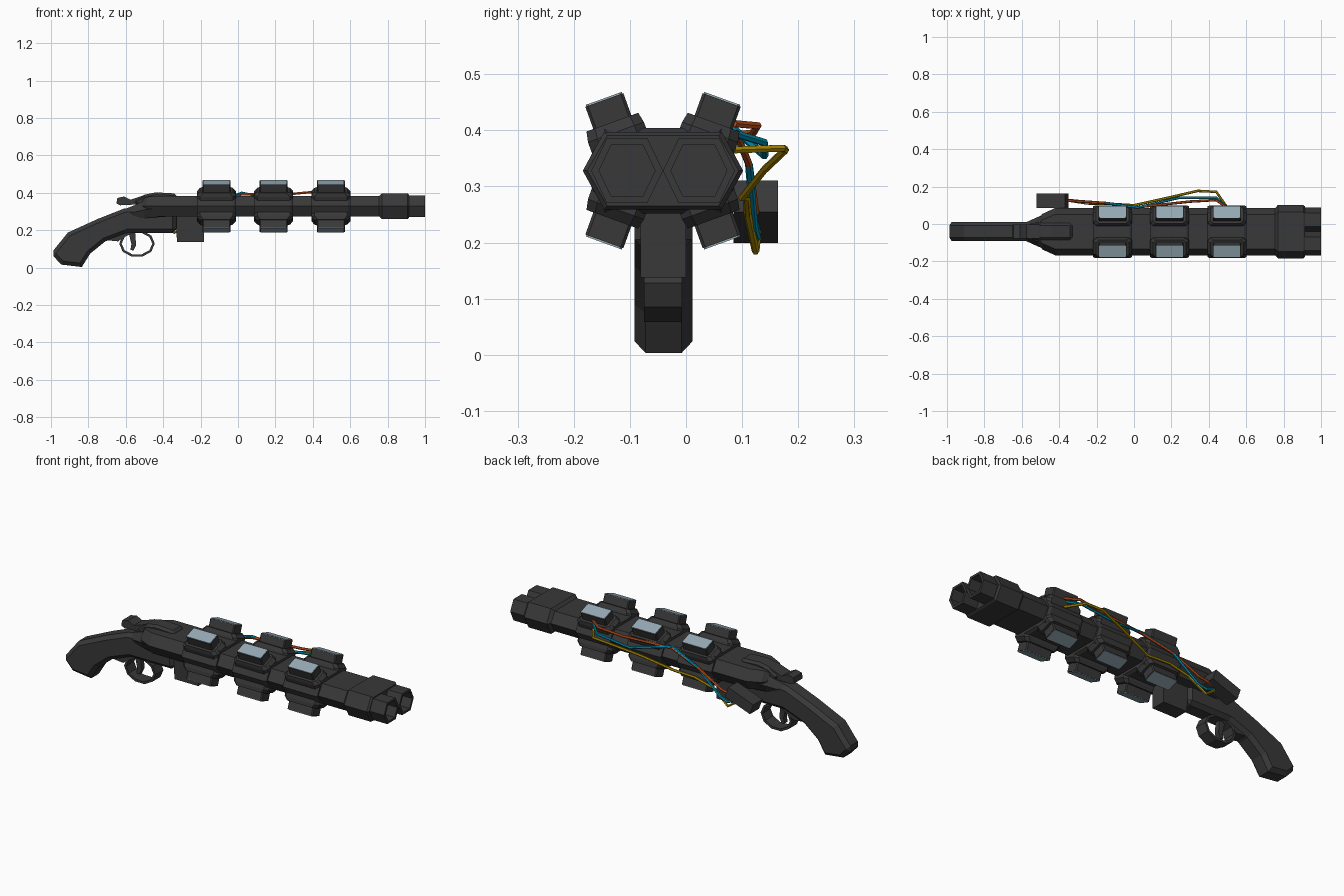
import bpy, bmesh, math
from mathutils import Vector, Matrix

CY, CZ = -0.041, 0.328   # centre line of the barrels


def material(name, rgb):
    m = bpy.data.materials.new(name)
    m.diffuse_color = (*rgb, 1)
    return m


DARK = material("dark_metal", (0.04, 0.04, 0.04))
GLASS = material("pane_blue", (0.30, 0.40, 0.46))


def loft(name, rings, mat=DARK, matrix=Matrix(), cap=True, bevel=0):
    """Skin a list of equal-length point rings; close the ends or join them up."""
    bm = bmesh.new()
    vs = [[bm.verts.new(matrix @ Vector(p)) for p in r] for r in rings]
    n = len(vs[0])
    pairs = list(zip(vs, vs[1:])) + ([] if cap else [(vs[-1], vs[0])])
    for a, b in pairs:
        for i in range(n):
            j = (i + 1) % n
            bm.faces.new((a[i], a[j], b[j], b[i]))
    if cap:
        bm.faces.new(vs[0])
        bm.faces.new(vs[-1])
    bmesh.ops.recalc_face_normals(bm, faces=bm.faces)
    me = bpy.data.meshes.new(name)
    bm.to_mesh(me)
    bm.free()
    ob = bpy.data.objects.new(name, me)
    me.materials.append(mat)
    bpy.context.collection.objects.link(ob)
    if bevel:
        mod = ob.modifiers.new("chamfer", 'BEVEL')
        mod.width, mod.segments = bevel, 1
        mod.limit_method, mod.angle_limit = 'ANGLE', math.radians(65)
    return ob


def hexagon(x, hw, hh, slope, cy=CY, cz=CZ):
    """Stretched hexagon across the gun, pointed at both sides."""
    f = hw - slope
    return [(x, cy + y, cz + z) for y, z in
            ((-hw, 0), (-f, hh), (f, hh), (hw, 0), (f, -hh), (-f, -hh))]


def octo(hx, hv, w, c):
    """Chamfered rectangle at height w."""
    return [(hx, hv - c, w), (hx - c, hv, w), (c - hx, hv, w), (-hx, hv - c, w),
            (-hx, c - hv, w), (c - hx, -hv, w), (hx - c, -hv, w), (hx, c - hv, w)]


def slab(name, profile, y0, y1, bevel=0):
    """Side profile (x, z) extruded across y."""
    return loft(name, [[(x, y, z) for x, z in profile] for y in (y0, y1)], bevel=bevel)


# barrel shroud with tapered rear
loft("barrel_body", [hexagon(-0.51, 0.07, 0.035, 0.03), hexagon(-0.49, 0.095, 0.05, 0.032),
                     hexagon(-0.42, 0.127, 0.055, 0.034), hexagon(0.78, 0.127, 0.055, 0.034)])
# muzzle block
loft("muzzle_block", [hexagon(0.755, 0.127, 0.055, 0.034), hexagon(0.77, 0.143, 0.069, 0.038),
                      hexagon(0.905, 0.143, 0.069, 0.038), hexagon(0.914, 0.135, 0.063, 0.036)])
# twin hollow muzzle tips
for side, s in (("left", 1), ("right", -1)):
    y = CY + s * 0.064
    loft("muzzle_tip_" + side, [hexagon(0.90, 0.064, 0.058, 0.028, y), hexagon(1.0, 0.064, 0.058, 0.028, y),
                                hexagon(1.0, 0.050, 0.046, 0.022, y), hexagon(0.92, 0.050, 0.046, 0.022, y)])

# three clamp rings, each with four angled glass-topped blocks
for k, x in enumerate((-0.115, 0.19, 0.497), 1):
    loft(f"ring_{k}_band", [hexagon(x + d, hw, hh, 0.036) for d, hw, hh in
                            ((-0.105, 0.135, 0.068), (-0.092, 0.141, 0.076),
                             (0.092, 0.141, 0.076), (0.105, 0.135, 0.068))])
    for sy in (-1, 1):
        for sz in (-1, 1):
            up = Vector((0, sy * 0.34, sz * 0.94)).normalized()
            ax = Vector((1, 0, 0))
            m = Matrix((ax, up.cross(ax), up)).transposed().to_4x4()
            m.translation = (x, CY + sy * 0.059, CZ)
            tag = f"ring_{k}_{'left' if sy > 0 else 'right'}_{'upper' if sz > 0 else 'lower'}"
            loft(tag + "_base", [octo(0.105, 0.053, 0.02, 0.018), octo(0.105, 0.053, 0.073, 0.018),
                                 octo(0.088, 0.049, 0.092, 0.016)], matrix=m)
            loft(tag + "_block", [octo(0.075, 0.036, 0.08, 0.005), octo(0.075, 0.036, 0.134, 0.005)], matrix=m)
            loft(tag + "_pane", [octo(0.071, 0.034, 0.133, 0.004), octo(0.071, 0.034, 0.137, 0.004)],
                 GLASS, m)

# pistol grip and lower frame
slab("grip", [(-1.0, 0.075), (-0.91, 0.187), (-0.75, 0.26), (-0.61, 0.315), (-0.50, 0.325), (-0.33, 0.325),
              (-0.33, 0.185), (-0.59, 0.185), (-0.71, 0.14), (-0.79, 0.075), (-0.835, 0.003),
              (-0.945, 0.016)], -0.092, 0.012, 0.02)
# flare joining the grip to the barrels
loft("receiver_flare", [hexagon(-0.60, 0.04, 0.03, 0.012, cz=0.285), hexagon(-0.50, 0.085, 0.045, 0.03, cz=0.31),
                        hexagon(-0.42, 0.115, 0.05, 0.034, cz=0.32), hexagon(-0.33, 0.115, 0.05, 0.034, cz=0.325)])
# top strap and thumb lever
slab("top_strap", [(-0.56, 0.355), (-0.50, 0.39), (-0.44, 0.402), (-0.33, 0.396), (-0.33, 0.33), (-0.54, 0.33)],
     -0.085, 0.005, 0.012)
slab("thumb_lever", [(-0.65, 0.343), (-0.645, 0.372), (-0.61, 0.38), (-0.575, 0.363), (-0.50, 0.388),
                     (-0.48, 0.34), (-0.59, 0.335), (-0.63, 0.333)], -0.078, -0.004)
# block under the barrels
slab("under_block", [(-0.33, 0.29), (-0.183, 0.29), (-0.183, 0.138), (-0.325, 0.138), (-0.33, 0.185)], -0.081, 0.0)


# trigger guard loop
def guard_ring(y, t):
    return [(-0.54 + (0.095 - t) * math.cos(a), y, 0.128 + (0.073 - t) * math.sin(a))
            for a in (math.tau * i / 10 for i in range(10))]


loft("trigger_guard", [guard_ring(-0.075, 0), guard_ring(-0.007, 0),
                       guard_ring(-0.007, 0.013), guard_ring(-0.075, 0.013)], cap=False)
slab("guard_tang", [(-0.72, 0.16), (-0.69, 0.145), (-0.64, 0.14), (-0.61, 0.165), (-0.59, 0.19), (-0.68, 0.19)],
     -0.075, -0.007)
slab("trigger", [(-0.585, 0.19), (-0.57, 0.125), (-0.575, 0.095), (-0.56, 0.09), (-0.545, 0.12), (-0.55, 0.19)],
     -0.055, -0.027)

# tilted connector box on the far side
box_m = Matrix.Translation((-0.435, 0.128, 0.255)) @ Matrix.Rotation(math.radians(-20), 4, 'Y')
loft("connector_box", [[(sx * 0.0805, y, sz * 0.03) for sx, sz in ((-1, -1), (1, -1), (1, 1), (-1, 1))]
                       for y in (-0.043, 0.036)], matrix=box_m)

# loose wires
WIRES = {
    "red_wire": ((0.55, 0.08, 0.01), [
        (0.50, 0.085, 0.412), (0.44, 0.128, 0.408), (0.30, 0.12, 0.395), (0.02, 0.09, 0.392),
        (-0.15, 0.112, 0.34), (-0.30, 0.122, 0.265), (-0.38, 0.125, 0.25)]),
    "blue_wire": ((0.0, 0.28, 0.45), [
        (0.50, 0.085, 0.395), (0.44, 0.14, 0.378), (0.24, 0.14, 0.355), (0.02, 0.088, 0.40),
        (-0.15, 0.112, 0.34), (-0.29, 0.122, 0.225), (-0.34, 0.127, 0.21), (-0.39, 0.125, 0.23)]),
    "yellow_wire": ((0.45, 0.28, 0.0), [
        (0.50, 0.085, 0.365), (0.44, 0.172, 0.368), (0.34, 0.177, 0.365), (0.18, 0.14, 0.33),
        (0.0, 0.10, 0.28), (-0.13, 0.108, 0.28), (-0.25, 0.11, 0.25), (-0.34, 0.124, 0.185),
        (-0.39, 0.128, 0.22)]),
}
for name, (rgb, pts) in WIRES.items():
    cu = bpy.data.curves.new(name, 'CURVE')
    cu.dimensions = '3D'
    cu.bevel_depth, cu.bevel_resolution, cu.use_fill_caps = 0.007, 1, True
    sp = cu.splines.new('POLY')
    sp.points.add(len(pts) - 1)
    for p, co in zip(sp.points, pts):
        p.co = (*co, 1)
    sp.use_smooth = False
    cu.materials.append(material(name, rgb))
    bpy.context.collection.objects.link(bpy.data.objects.new(name, cu))
